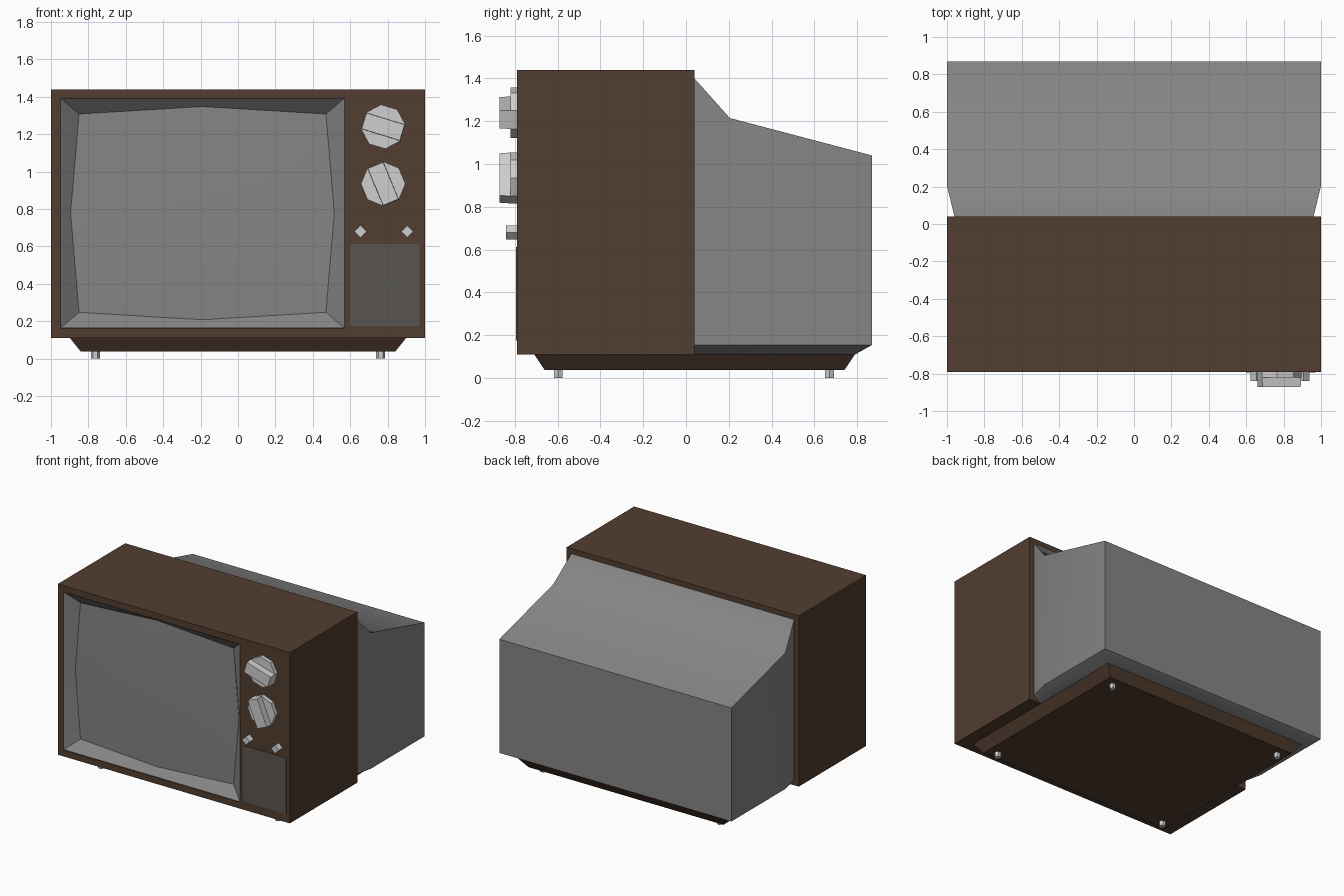
import bpy, bmesh, math

if "Cube" in bpy.data.objects:
    bpy.data.objects.remove(bpy.data.objects["Cube"])


def material(name, rgb):
    m = bpy.data.materials.new(name)
    m.diffuse_color = (*rgb, 1)
    m.use_nodes = True
    m.node_tree.nodes["Principled BSDF"].inputs["Base Color"].default_value = m.diffuse_color
    return m


BROWN = material("walnut brown", (0.085, 0.047, 0.029))
GREY = material("mid grey", (0.235, 0.235, 0.235))
PANEL = material("speaker grey", (0.100, 0.092, 0.080))
LIGHT = material("light grey", (0.62, 0.62, 0.62))


def loft(name, rings, mat, caps=(True, True), fix=True, smooth=None):
    """Skin a list of equal-length point rings and optionally cap the ends."""
    bm = bmesh.new()
    vs = [[bm.verts.new(p) for p in r] for r in rings]
    for a, b in zip(vs, vs[1:]):
        for i in range(len(a)):
            j = (i + 1) % len(a)
            bm.faces.new((a[i], a[j], b[j], b[i]))
    if caps[0]:
        bm.faces.new(vs[0])
    if caps[1]:
        bm.faces.new(vs[-1])
    if fix:
        bmesh.ops.recalc_face_normals(bm, faces=bm.faces)
    me = bpy.data.meshes.new(name)
    bm.to_mesh(me)
    bm.free()
    me.materials.append(mat)
    ob = bpy.data.objects.new(name, me)
    bpy.context.collection.objects.link(ob)
    if smooth:
        bpy.ops.object.select_all(action='DESELECT')
        ob.select_set(True)
        bpy.context.view_layer.objects.active = ob
        bpy.ops.object.shade_smooth_by_angle(angle=math.radians(smooth))
    return ob


def rect_xz(x0, x1, z0, z1, y):
    return [(x0, y, z0), (x1, y, z0), (x1, y, z1), (x0, y, z1)]


def rect_xy(x0, x1, y0, y1, z):
    return [(x0, y0, z), (x1, y0, z), (x1, y1, z), (x0, y1, z)]


def polygon_xz(cx, cz, r, n, start, y):
    return [(cx + r * math.cos(start + 2 * math.pi * k / n), y,
             cz + r * math.sin(start + 2 * math.pi * k / n)) for k in range(n)]


FRONT, BACK = -0.79, 0.04

# Cabinet with an opening for the tube
loft("cabinet", [rect_xz(-1, 1, 0.11, 1.44, BACK),
                 rect_xz(-1, 1, 0.11, 1.44, FRONT),
                 rect_xz(-0.95, 0.57, 0.16, 1.39, FRONT)], BROWN, caps=(True, False))


# Bezel and screen: straight opening, bowed inner outline, slightly domed glass
def bowed(hx, hz, bow_x, bow_z, y):
    cx, cz = -0.19, 0.778
    pts = [(-hx, -hz), (0, -hz - bow_z), (hx, -hz), (hx + bow_x, 0),
           (hx, hz), (0, hz + bow_z), (-hx, hz), (-hx - bow_x, 0)]
    return [(cx + x, y, cz + z) for x, z in pts]


loft("screen_and_bezel", [bowed(0.76, 0.615, 0, 0, FRONT),
                          bowed(0.66, 0.53, 0.045, 0.04, FRONT + 0.065),
                          bowed(0.33, 0.265, 0.022, 0.02, FRONT + 0.055)],
     GREY, caps=(False, True), fix=False, smooth=25)


# Rear shell with sloping top and tucked-in bottom edge
def shell_ring(y, w, top, y_bottom):
    return [(-0.9, y_bottom, 0.11), (-w, y, 0.155), (-w, y, top),
            (w, y, top), (w, y, 0.155), (0.9, y_bottom, 0.11)]


shell = loft("rear_shell", [shell_ring(BACK, 0.96, 1.40, BACK),
                            shell_ring(0.205, 1.0, 1.215, 0.205),
                            shell_ring(0.87, 1.0, 1.04, 0.79)],
             GREY, caps=(True, False))
bm = bmesh.new()
bm.from_mesh(shell.data)
bm.verts.ensure_lookup_table()
v = bm.verts[12:18]
bm.faces.new((v[1], v[2], v[3], v[4]))
bm.faces.new((v[0], v[1], v[4], v[5]))
bmesh.ops.recalc_face_normals(bm, faces=bm.faces)
bm.to_mesh(shell.data)
bm.free()
bpy.ops.object.select_all(action='DESELECT')
shell.select_set(True)
bpy.context.view_layer.objects.active = shell
bpy.ops.object.shade_smooth_by_angle(angle=math.radians(35))

# Tapered base
loft("base", [rect_xy(-0.84, 0.84, -0.66, 0.74, 0.037),
              rect_xy(-0.90, 0.90, -0.71, 0.79, 0.112)], BROWN)

# Feet
for x in (-0.762, 0.762):
    for y in (-0.597, 0.67):
        rings = [[(x + 0.024 * math.cos(k * math.pi / 3),
                   y + 0.024 * math.sin(k * math.pi / 3), z) for k in range(6)]
                 for z in (0, 0.04)]
        loft("foot", rings, LIGHT)

# Speaker panel
loft("speaker_panel", [rect_xz(0.60, 0.97, 0.175, 0.612, FRONT + 0.002),
                       rect_xz(0.60, 0.97, 0.175, 0.612, FRONT - 0.004)], PANEL)

# Dials: octagonal disc with a full-width grip bar between opposite sides
for cz, deg in ((1.24, -17), (0.935, -67.5)):
    a, cx, r = math.radians(deg), 0.776, 0.119
    octagon = math.radians(22.5)
    loft("dial", [polygon_xz(cx, cz, r, 8, a + octagon, y)
                  for y in (FRONT + 0.002, FRONT - 0.03)], LIGHT)
    grip = [a - octagon, a + octagon, a + math.pi - octagon, a + math.pi + octagon]
    loft("dial_grip", [[(cx + s * r * math.cos(t), y, cz + s * r * math.sin(t)) for t in grip]
                       for y, s in ((FRONT - 0.028, 1), (FRONT - 0.082, 0.97))], LIGHT)

# Small diamond buttons
for x in (0.655, 0.905):
    loft("button", [polygon_xz(x, 0.68, 0.033, 4, 0, y)
                    for y in (FRONT + 0.002, FRONT - 0.05)], LIGHT)
